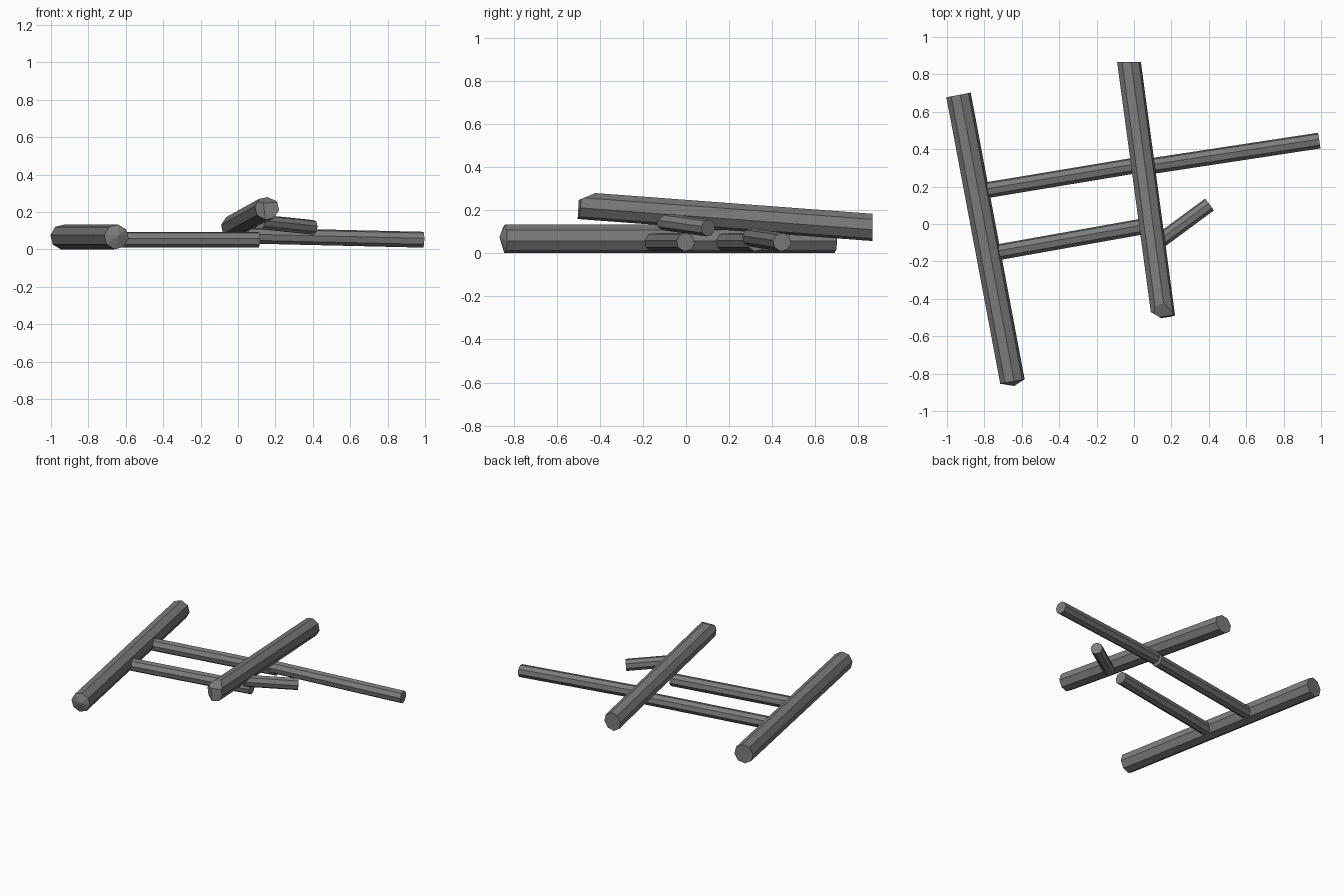
import bpy
import bmesh
import math
from mathutils import Matrix, Vector

cube = bpy.data.objects.get("Cube")
if cube:
    bpy.data.objects.remove(cube, do_unlink=True)

# Single dull grey for all the timber
grey = bpy.data.materials.new("weathered grey")
grey.use_nodes = True
colour = (0.2, 0.2, 0.2, 1)
grey.diffuse_color = colour
grey.node_tree.nodes["Principled BSDF"].inputs["Base Color"].default_value = colour


def beam(name, start, end, radius, roll=0, tip=None, cuts=()):
    """Eight-sided pole from start to end, with an optional blunt point or cut ends."""
    start, end = Vector(start), Vector(end)
    axis = end - start
    direction = axis.normalized()
    side = direction.cross(Vector((0, 0, 1))).normalized()
    up = side.cross(direction)
    frame = Matrix((side, up, -direction)).transposed().to_4x4()
    frame.translation = (start + end) / 2
    bm = bmesh.new()
    bmesh.ops.create_cone(bm, cap_ends=True, segments=8, radius1=radius,
                          radius2=radius, depth=axis.length,
                          matrix=frame @ Matrix.Rotation(math.radians(roll), 4, "Z"))
    bm.normal_update()
    # Blunt point at the far end
    if tip:
        cap = max(bm.faces, key=lambda f: f.normal.dot(direction))
        centre = bmesh.ops.poke(bm, faces=[cap])["verts"][0]
        centre.co = tip
    # Sawn or chipped ends
    for point, normal in cuts:
        cut = bmesh.ops.bisect_plane(bm, geom=bm.verts[:] + bm.edges[:] + bm.faces[:],
                                     plane_co=point, plane_no=normal, clear_outer=True)
        edges = [e for e in cut["geom_cut"] if isinstance(e, bmesh.types.BMEdge)]
        bmesh.ops.holes_fill(bm, edges=edges, sides=0)
    bmesh.ops.recalc_face_normals(bm, faces=bm.faces)
    mesh = bpy.data.meshes.new(name)
    bm.to_mesh(mesh)
    bm.free()
    mesh.materials.append(grey)
    obj = bpy.data.objects.new(name, mesh)
    bpy.context.collection.objects.link(obj)
    return obj


# Heavy posts: one flat on the ground, one leaning over the rails
beam("ground_post", (-0.938, 0.69, 0.067), (-0.65, -0.842, 0.067), 0.067,
     roll=8, tip=(-0.64, -0.866, 0.075))
beam("leaning_post", (-0.038, 0.95, 0.114), (0.157, -0.497, 0.222), 0.064, roll=10,
     cuts=[((0, 0.866, 0), (0, 1, 0)),
           ((0.15, -0.44, 0.272), (0, -0.39, 0.92)),
           ((0.14, -0.50, 0.22), (-0.5, -0.86, 0))])

# Thin rails and a short broken brace
beam("front_rail", (-0.75, -0.155, 0.052), (0.11, -0.002, 0.052), 0.043, roll=10)
beam("back_rail", (-0.84, 0.172, 0.052), (0.08, 0.325, 0.052), 0.043, roll=10)
beam("loose_rail", (0.05, 0.303, 0.074), (0.99, 0.446, 0.052), 0.043, roll=10)
beam("broken_brace", (0.12, -0.105, 0.147), (0.402, 0.103, 0.118), 0.04, roll=10)
